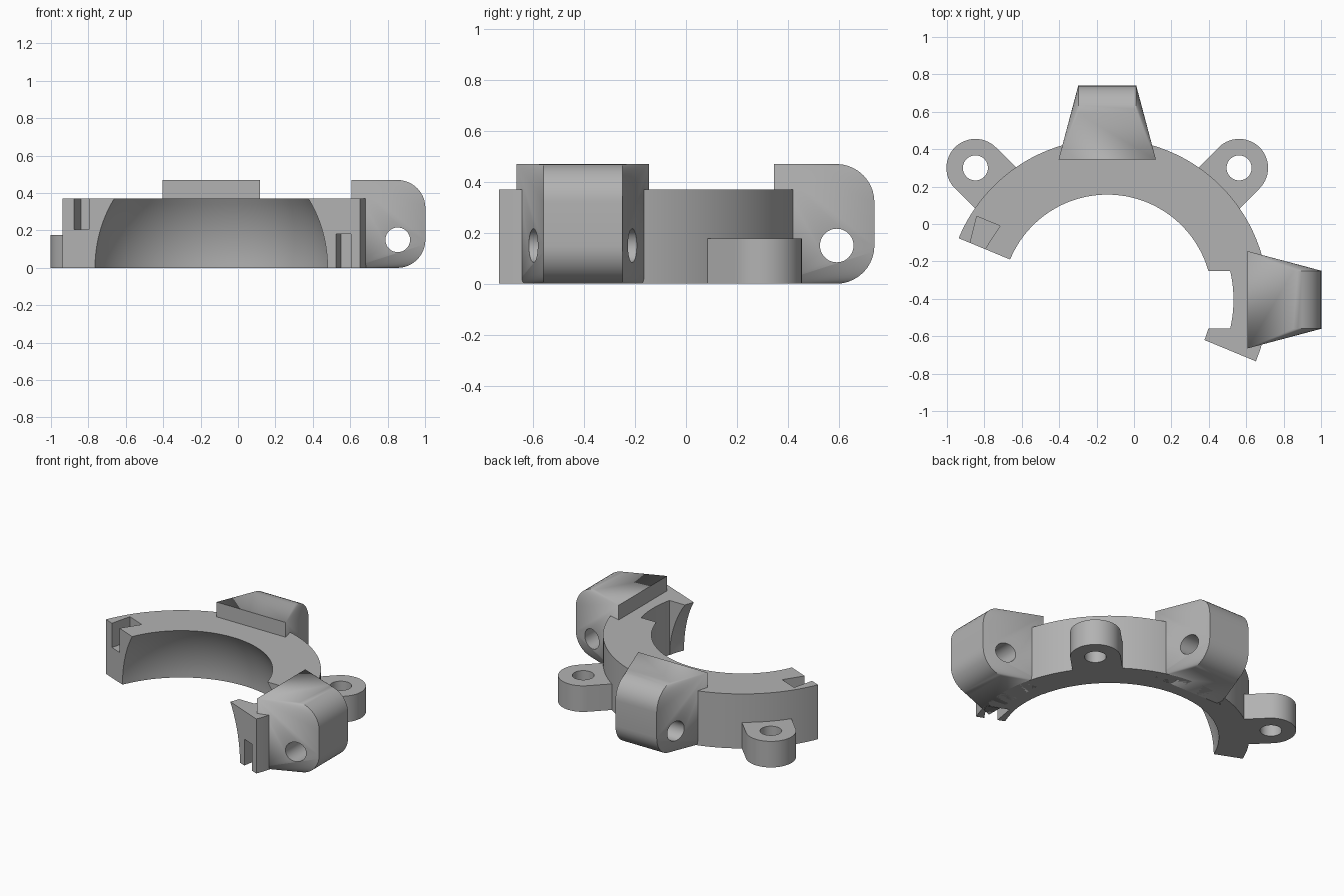
import bpy, bmesh, math
from mathutils import Matrix, Vector

cube = bpy.data.objects.get("Cube")
if cube:
    bpy.data.objects.remove(cube, do_unlink=True)

# Ring axis and main sizes
CENTRE = Vector((-0.143, -0.405, 0))
R_OUT, R_SPHERE, HEIGHT = 0.86, 0.673, 0.37
START = math.radians(-22.5)
END = START + math.pi
R_HOLE_PIN = 0.997

grey = bpy.data.materials.new("plain_grey")
grey.use_nodes = True
grey.diffuse_color = (0.45, 0.45, 0.45, 1)
grey.node_tree.nodes["Principled BSDF"].inputs["Base Color"].default_value = grey.diffuse_color


def make(name, bm, angle=0.0):
    """Turn a bmesh into an object, turned about the ring axis."""
    bmesh.ops.recalc_face_normals(bm, faces=bm.faces)
    bmesh.ops.transform(bm, matrix=Matrix.Translation(CENTRE) @ Matrix.Rotation(angle, 4, 'Z'),
                        verts=bm.verts)
    mesh = bpy.data.meshes.new(name)
    bm.to_mesh(mesh)
    bm.free()
    mesh.materials.append(grey)
    obj = bpy.data.objects.new(name, mesh)
    bpy.context.collection.objects.link(obj)
    return obj


def prism(name, points, z0, z1, angle=0.0):
    bm = bmesh.new()
    face = bm.faces.new([bm.verts.new((x, y, z0)) for x, y in points])
    out = bmesh.ops.extrude_face_region(bm, geom=[face])
    top = [v for v in out["geom"] if isinstance(v, bmesh.types.BMVert)]
    bmesh.ops.translate(bm, vec=(0, 0, z1 - z0), verts=top)
    return make(name, bm, angle)


def arc(cx, r, a0, a1, n):
    return [(cx + r * math.cos(a0 + (a1 - a0) * i / n), r * math.sin(a0 + (a1 - a0) * i / n))
            for i in range(n + 1)]


def select(obj):
    bpy.ops.object.select_all(action='DESELECT')
    obj.select_set(True)
    bpy.context.view_layer.objects.active = obj


def cut(obj, cutter):
    mod = obj.modifiers.new("cut", 'BOOLEAN')
    mod.operation, mod.solver, mod.object = 'DIFFERENCE', 'EXACT', cutter
    select(obj)
    bpy.ops.object.modifier_apply(modifier=mod.name)
    bpy.data.objects.remove(cutter, do_unlink=True)


def finish(obj):
    select(obj)
    bpy.ops.object.shade_smooth_by_angle(angle=math.radians(25))


# Half ring: straight outside wall, spherical inside
bm = bmesh.new()
steps, rows = 72, 12
profile = [(R_OUT, HEIGHT), (R_OUT, 0)]
for i in range(rows + 1):
    z = HEIGHT * i / rows
    profile.append((math.sqrt(R_SPHERE ** 2 - z * z), z))
loops = []
for s in range(steps + 1):
    a = START + (END - START) * s / steps
    loops.append([bm.verts.new((r * math.cos(a), r * math.sin(a), z)) for r, z in profile])
n = len(profile)
for a, b in zip(loops, loops[1:]):
    for i in range(n):
        j = (i + 1) % n
        bm.faces.new((a[i], a[j], b[j], b[i]))
bm.faces.new(loops[0])
bm.faces.new(loops[-1])
ring = make("half_ring", bm)

# Inner pocket beside the side block
half = 0.1525
a = math.asin(half / 0.675)
cut(ring, prism("pocket_cutter", [(0.3, half), (0.3, -half)] + arc(0, 0.675, -a, a, 16), -0.1, 0.5))

# Dovetail notches in both ends: top of one, bottom of the other
cut(ring, prism("left_notch_cutter",
                [(0.71, 0.01), (0.792, 0.01), (0.815, -0.145), (0.68, -0.145)], 0.205, 0.5, END))
cut(ring, prism("right_notch_cutter",
                [(0.725, -0.01), (0.806, -0.01), (0.84, 0.145), (0.69, 0.145)], -0.1, 0.18, START))
finish(ring)


# Hinge blocks: hull of a wide inner plate and two narrow rounded corners
def hinge_block(name, angle):
    top, rad = 0.47, 0.15
    bm = bmesh.new()
    for y in (-0.26, 0.26):
        for z in (0, top):
            bm.verts.new((0.75, y, z))
    for z in (rad, top - rad):
        for x, dz in arc(R_HOLE_PIN - 0.002, rad, -math.pi / 2, math.pi / 2, 20):
            for y in (-0.155, 0.155):
                bm.verts.new((x, y, z + dz))
    bmesh.ops.remove_doubles(bm, verts=bm.verts, dist=0.0001)
    bmesh.ops.convex_hull(bm, input=bm.verts)
    bmesh.ops.dissolve_limit(bm, angle_limit=0.01, verts=bm.verts, edges=bm.edges)
    block = make(name, bm, angle)
    bm = bmesh.new()
    bmesh.ops.create_cone(bm, cap_ends=True, segments=40, radius1=0.066, radius2=0.066, depth=1,
                          matrix=Matrix.Translation((R_HOLE_PIN, 0, rad))
                          @ Matrix.Rotation(math.pi / 2, 4, 'X'))
    cut(block, make("pin_cutter", bm, angle))
    finish(block)


hinge_block("side_hinge_block", 0)
hinge_block("back_hinge_block", math.pi / 2)

# Screw lugs on the diagonals
for name, deg in (("left_lug", 45), ("right_lug", 135)):
    angle = math.radians(deg)
    rad = 0.155
    outline = [(0.76, rad), (0.76, -rad)] + arc(R_HOLE_PIN, rad, -math.pi / 2, math.pi / 2, 28)
    lug = prism(name, outline, 0, 0.177, angle)
    cut(lug, prism("screw_cutter", arc(R_HOLE_PIN, 0.067, 0, 2 * math.pi, 40)[:-1], -0.1, 0.3, angle))
    finish(lug)
